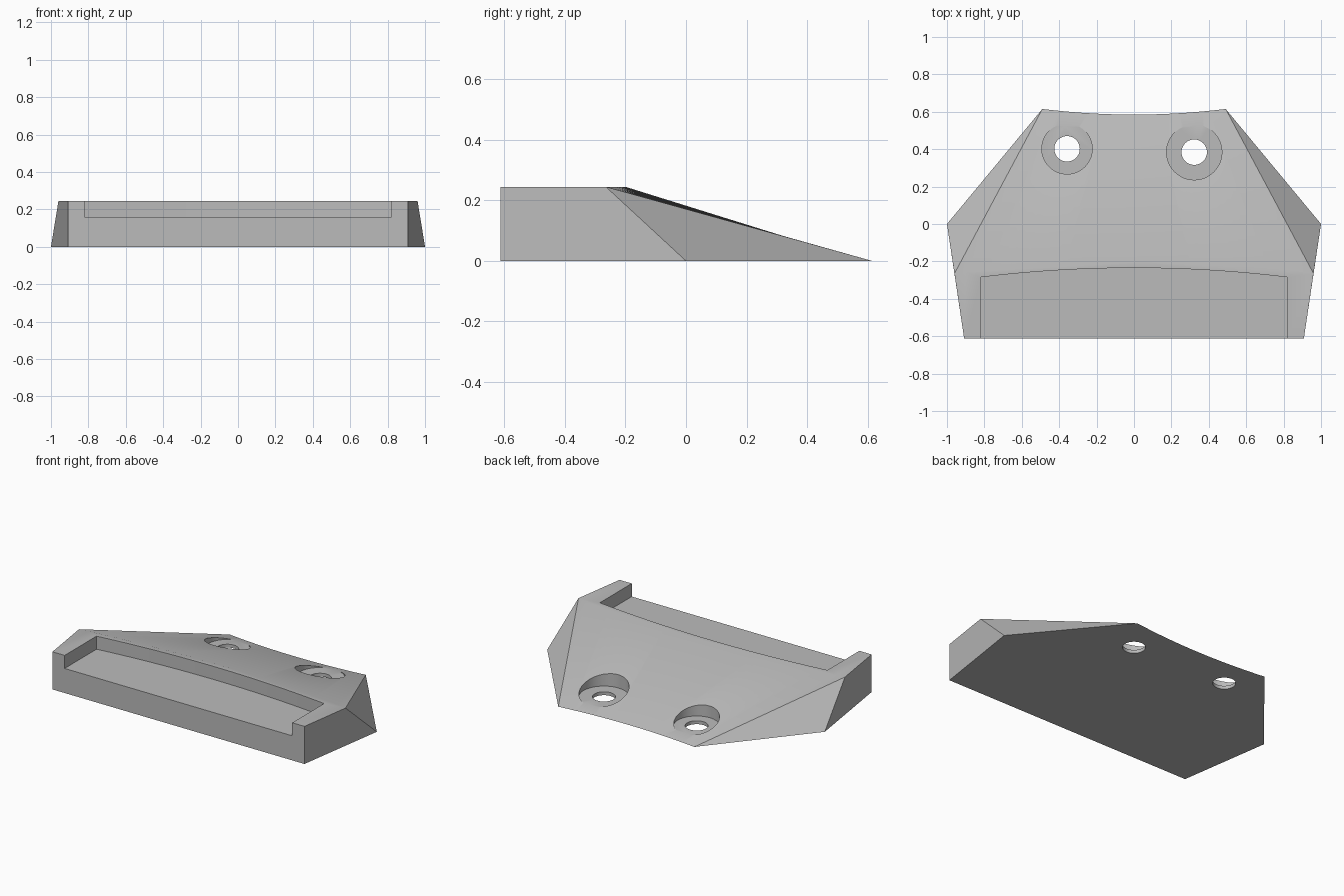
import bpy, bmesh, math

if "Cube" in bpy.data.objects:
    bpy.data.objects.remove(bpy.data.objects["Cube"])

N = 32                       # columns across the curved ramp
TOP, FLOOR, BORE = 0.245, 0.16, 0.022

grey = bpy.data.materials.new("plain grey")
grey.diffuse_color = (0.5, 0.5, 0.5, 1)
grey.use_nodes = True
grey.node_tree.nodes["Principled BSDF"].inputs["Base Color"].default_value = grey.diffuse_color


def add_mesh(name, bm):
    bmesh.ops.recalc_face_normals(bm, faces=bm.faces)
    me = bpy.data.meshes.new(name)
    bm.to_mesh(me)
    bm.free()
    me.materials.append(grey)
    ob = bpy.data.objects.new(name, me)
    bpy.context.collection.objects.link(ob)
    return ob


def prism(name, outline, z0, z1):
    bm = bmesh.new()
    base = bm.faces.new([bm.verts.new((x, y, z0)) for x, y in outline])
    ext = bmesh.ops.extrude_face_region(bm, geom=[base])
    for v in ext["geom"]:
        if isinstance(v, bmesh.types.BMVert):
            v.co.z = z1
    return add_mesh(name, bm)


def circle(cx, cy, r, n=48):
    return [(cx + r * math.cos(2 * math.pi * i / n),
             cy + r * math.sin(2 * math.pi * i / n)) for i in range(n)]


# Wedge body: flat block with a curved ramp falling to a concave back edge
bm = bmesh.new()
ts = [-1 + 2 * i / N for i in range(N + 1)]
ridge = [bm.verts.new((0.96 * t, -0.2 - 0.065 * t * t, TOP)) for t in ts]
back = [bm.verts.new((0.49 * t, 0.585 + 0.03 * t * t, 0)) for t in ts]
front_top = [bm.verts.new((s * 0.908, -0.613, TOP)) for s in (-1, 1)]
front_low = [bm.verts.new((s * 0.908, -0.613, 0)) for s in (-1, 1)]
side = [bm.verts.new((s, 0, 0)) for s in (-1, 1)]
for i in range(N):
    bm.faces.new((ridge[i], ridge[i + 1], back[i + 1], back[i]))
bm.faces.new(front_top + ridge[::-1])
bm.faces.new((front_low[0], front_low[1], front_top[1], front_top[0]))
bm.faces.new([front_low[1], front_low[0], side[0]] + back + [side[1]])
for k, e in ((0, 0), (1, N)):
    bm.faces.new((front_low[k], side[k], ridge[e], front_top[k]))
    bm.faces.new((side[k], back[e], ridge[e]))
body = add_mesh("wedge_body", bm)

# Front pocket with an arched rear wall
pocket = [(-0.82, -0.8), (0.82, -0.8)]
pocket += [(-0.82 * t, -0.235 - 0.05 * t * t) for t in ts]
cutters = [prism("pocket_cutter", pocket, FLOOR, 0.5)]

# Counterbored screw holes
for label, x, y, r in (("left", -0.358, 0.402, 0.135), ("right", 0.322, 0.384, 0.148)):
    cutters.append(prism(label + "_counterbore_cutter", circle(x, y, r), BORE, 0.5))
    cutters.append(prism(label + "_hole_cutter", circle(x, y, 0.068), -0.2, 0.4))

bpy.context.view_layer.objects.active = body
body.select_set(True)
for c in cutters:
    mod = body.modifiers.new(c.name, "BOOLEAN")
    mod.operation, mod.solver, mod.object = "DIFFERENCE", "EXACT", c
    bpy.ops.object.modifier_apply(modifier=mod.name)
    bpy.data.objects.remove(c)

bpy.ops.object.shade_smooth_by_angle(angle=math.radians(30))
